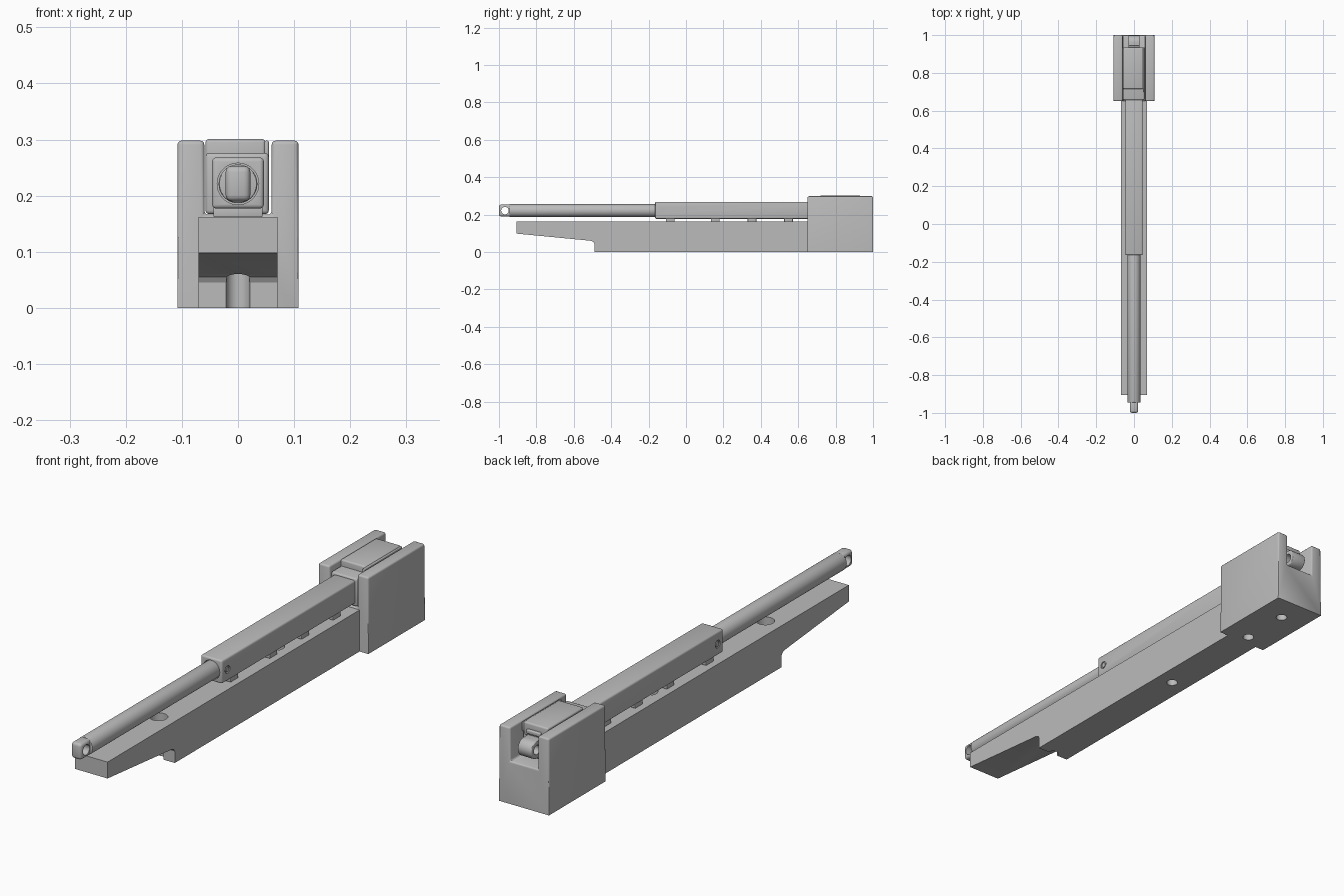
import bpy
import bmesh
from math import pi, cos, sin
from mathutils import Vector

cube = bpy.data.objects.get("Cube")
if cube:
    bpy.data.objects.remove(cube, do_unlink=True)

GREY = (0.5, 0.5, 0.5, 1)
grey = bpy.data.materials.new("machined_grey")
grey.use_nodes = True
grey.diffuse_color = GREY
grey.node_tree.nodes["Principled BSDF"].inputs["Base Color"].default_value = GREY


def activate(ob):
    bpy.ops.object.select_all(action="DESELECT")
    ob.select_set(True)
    bpy.context.view_layer.objects.active = ob


def apply(ob, mod):
    activate(ob)
    bpy.ops.object.modifier_apply(modifier=mod.name)


def prism(name, points, axis, start, end, bevel=0):
    """Extrude a 2D outline along an axis; the outline uses the other two axes in order."""
    def place(p, t):
        c = list(p)
        c.insert("xyz".index(axis), t)
        return Vector(c)
    bm = bmesh.new()
    face = bm.faces.new([bm.verts.new(place(p, start)) for p in points])
    ext = bmesh.ops.extrude_face_region(bm, geom=[face])
    moved = [v for v in ext["geom"] if isinstance(v, bmesh.types.BMVert)]
    bmesh.ops.translate(bm, verts=moved, vec=place((0, 0), end - start))
    bmesh.ops.recalc_face_normals(bm, faces=bm.faces)
    mesh = bpy.data.meshes.new(name)
    bm.to_mesh(mesh)
    bm.free()
    mesh.materials.append(grey)
    ob = bpy.data.objects.new(name, mesh)
    bpy.context.collection.objects.link(ob)
    if bevel:
        mod = ob.modifiers.new("round", "BEVEL")
        mod.width, mod.segments = bevel, 3
        mod.limit_method, mod.angle_limit = "ANGLE", pi / 5
        apply(ob, mod)
    return ob


def box(name, x, y, z, bevel=0):
    outline = [(x[0], z[0]), (x[1], z[0]), (x[1], z[1]), (x[0], z[1])]
    return prism(name, outline, "y", y[0], y[1], bevel)


def cylinder(name, centre, radius, axis, start, end, bevel=0, sides=40):
    ring = [(centre[0] + radius * cos(2 * pi * i / sides),
             centre[1] + radius * sin(2 * pi * i / sides)) for i in range(sides)]
    return prism(name, ring, axis, start, end, bevel)


def cut(ob, cutter):
    cutter.hide_render = True
    mod = ob.modifiers.new("cut", "BOOLEAN")
    mod.operation, mod.object, mod.solver = "DIFFERENCE", cutter, "EXACT"
    apply(ob, mod)
    bpy.data.objects.remove(cutter, do_unlink=True)


def bolt_hole(ob, y, top):
    """Vertical through hole with a counterbore at the top."""
    cut(ob, cylinder("hole_cutter", (0, y), 0.021, "z", -0.1, 0.25))
    cut(ob, cylinder("counterbore_cutter", (0, y), 0.033, "z", top - 0.035, 0.25))


BEAM_TOP = 0.162
AXIS_Z = 0.221
BLOCK_FRONT = 0.65

# Support beam with the raised, tapered nose
beam_side = [(-0.49, 0), (-0.49, 0.045), (-0.496, 0.055), (-0.51, 0.06),
             (-0.905, 0.098), (-0.905, BEAM_TOP), (0.66, BEAM_TOP), (0.66, 0)]
beam = prism("support_beam", beam_side, "x", -0.07, 0.07)
for y in (-0.49, 0.23):
    bolt_hole(beam, y, BEAM_TOP)

# Rear mounting block with an open channel
half = [(0.108, 0), (0.108, 0.298), (0.06, 0.298), (0.06, 0.166)]
block_outline = half + [(-x, z) for x, z in reversed(half)]
block = prism("mounting_block", block_outline, "y", BLOCK_FRONT, 1.0, 0.007)
# Keep the underside crisp
for v in block.data.vertices:
    if v.co.z < 0.008:
        v.co.z = 0
        v.co.x = 0.108 if v.co.x > 0.09 else -0.108 if v.co.x < -0.09 else v.co.x
for y in (0.69, 0.89):
    bolt_hole(block, y, 0.166)

# Actuator tube, its end collar and fixing screws
tube = box("actuator_tube", (-0.046, 0.046), (-0.165, 0.7), (0.177, 0.268), 0.007)
cut(tube, cylinder("bore_cutter", (0, AXIS_Z), 0.037, "y", -0.2, -0.15))
for side in (-1, 1):
    seat_cut = cylinder("screw_seat_cutter", (-0.13, AXIS_Z), 0.015, "x",
                        side * 0.042, side * 0.06)
    cut(tube, seat_cut)
    cylinder("tube_screw", (-0.13, AXIS_Z), 0.010, "x", side * 0.038, side * 0.0455)

# Feet between the tube and the beam
for y in (-0.085, 0.157, 0.353, 0.548):
    box("tube_foot", (-0.044, 0.044), (y - 0.023, y + 0.023), (BEAM_TOP, 0.18), 0.002)

# Sliding rod with a flattened eye
cylinder("sliding_rod", (0, AXIS_Z), 0.0345, "y", -0.945, -0.1, 0.003)
eye = box("rod_eye", (-0.022, 0.022), (-1.0, -0.93), (0.19, 0.253), 0.011)
cut(eye, cylinder("eye_cutter", (-0.968, AXIS_Z), 0.02, "x", -0.1, 0.1))

# Drive housing, cover and cover clip
box("drive_housing", (-0.058, 0.055), (0.656, 0.93), (0.167, 0.276), 0.007)
box("housing_cover", (-0.058, 0.049), (0.715, 0.935), (0.25, 0.301), 0.006)
box("cover_clip", (0.047, 0.055), (0.7, 0.935), (0.262, 0.298), 0.003)
box("rear_ridge", (-0.03, 0.03), (0.92, 0.945), (0.262, 0.278), 0.004)

# Rear pivot lug
lug_pts = [(0.92, AXIS_Z - 0.034), (0.963, AXIS_Z - 0.034)]
lug_pts += [(0.963 + 0.034 * cos(a * pi / 16), AXIS_Z + 0.034 * sin(a * pi / 16))
            for a in range(-7, 8)]
lug_pts += [(0.963, AXIS_Z + 0.034), (0.92, AXIS_Z + 0.034)]
lug = prism("pivot_lug", lug_pts, "x", -0.03, 0.03, 0.003)
cut(lug, cylinder("pivot_cutter", (0.963, AXIS_Z), 0.018, "x", -0.1, 0.1))

# Smooth the round surfaces, keep edges sharp
for ob in list(bpy.context.collection.objects):
    if ob.type == "MESH" and grey.name in ob.data.materials:
        activate(ob)
        bpy.ops.object.shade_smooth_by_angle(angle=pi / 6)
